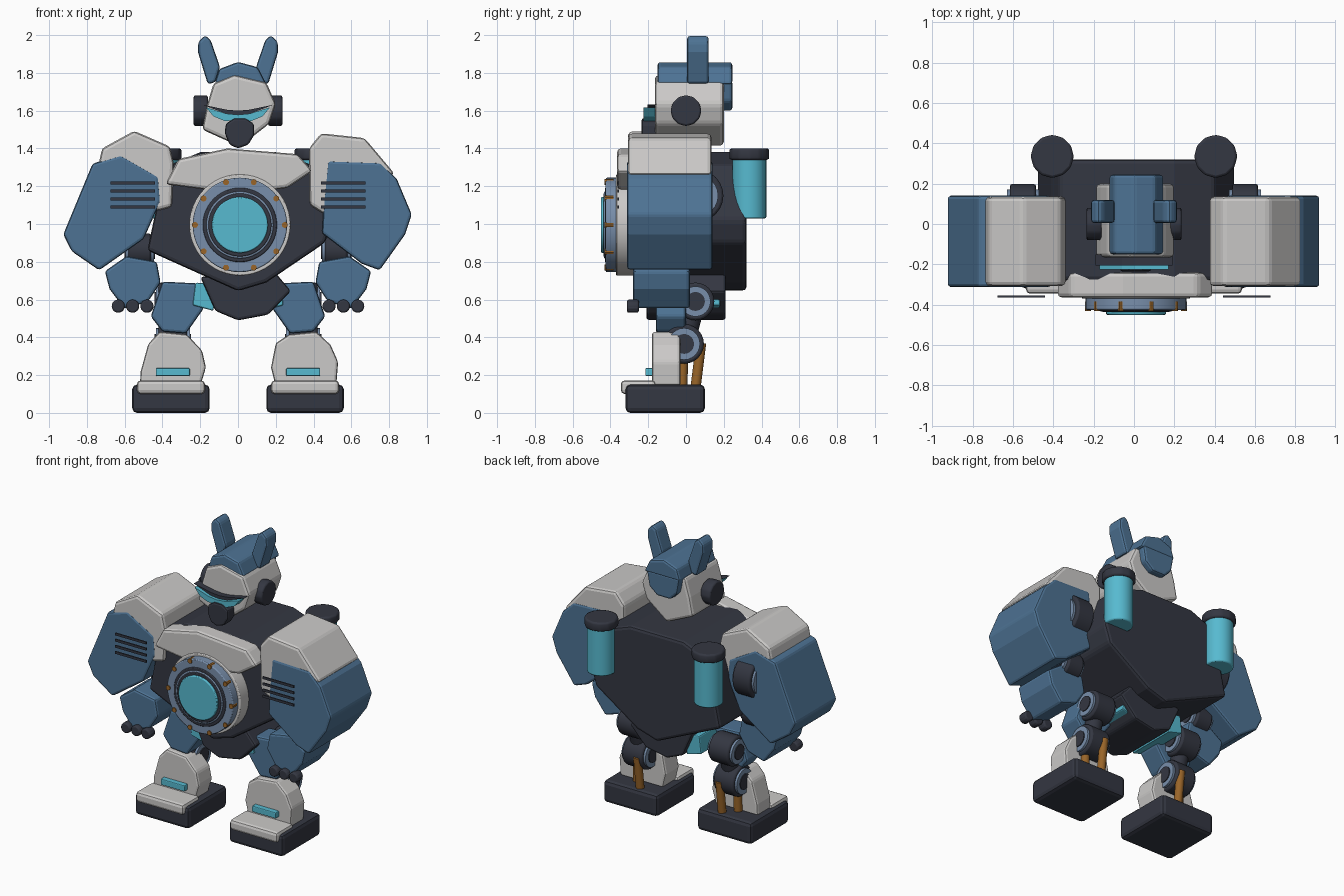
import bpy, bmesh, math
from mathutils import Vector, Matrix


def material(name, rgb):
    m = bpy.data.materials.new(name)
    m.diffuse_color = (*rgb, 1)
    return m


WHITE = material("off white armour", (0.60, 0.59, 0.58))
BLUE = material("steel blue armour", (0.075, 0.17, 0.295))
DARK = material("charcoal", (0.034, 0.038, 0.054))
CYAN = material("cyan light", (0.095, 0.49, 0.63))
GREY = material("blue grey metal", (0.19, 0.275, 0.41))
ORANGE = material("bronze", (0.32, 0.13, 0.022))


def finish(name, bm, mat, bevel=0.0, smooth=False):
    bmesh.ops.recalc_face_normals(bm, faces=bm.faces[:])
    me = bpy.data.meshes.new(name)
    bm.to_mesh(me)
    bm.free()
    me.materials.append(mat)
    ob = bpy.data.objects.new(name, me)
    bpy.context.collection.objects.link(ob)
    if bevel:
        b = ob.modifiers.new("bevel", 'BEVEL')
        b.width, b.segments, b.limit_method = bevel, 2, 'ANGLE'
        b.angle_limit = math.radians(25)
    if smooth:
        bpy.context.view_layer.objects.active = ob
        ob.select_set(True)
        bpy.ops.object.shade_smooth_by_angle(angle=math.radians(35))
        ob.select_set(False)
    return ob


def prism(name, pts, y0, y1, mat, bevel=0.015):
    """Front outline (x, z) extruded along y."""
    bm = bmesh.new()
    f = bm.faces.new([bm.verts.new((x, y0, z)) for x, z in pts])
    r = bmesh.ops.extrude_face_region(bm, geom=[f])
    bmesh.ops.translate(bm, vec=(0, y1 - y0, 0),
                        verts=[v for v in r["geom"] if isinstance(v, bmesh.types.BMVert)])
    return finish(name, bm, mat, bevel)


def box(name, x0, x1, y0, y1, z0, z1, mat, bevel=0.015):
    return prism(name, [(x0, z0), (x1, z0), (x1, z1), (x0, z1)], y0, y1, mat, bevel)


def rod(name, a, b, r, mat, n=32, bevel=0.0):
    """Cylinder between two points."""
    a, b = Vector(a), Vector(b)
    d = b - a
    bm = bmesh.new()
    m = Matrix.Translation((a + b) / 2) @ d.to_track_quat('Z', 'Y').to_matrix().to_4x4()
    bmesh.ops.create_cone(bm, cap_ends=True, segments=n, radius1=r, radius2=r,
                          depth=d.length, matrix=m)
    return finish(name, bm, mat, bevel, True)


def joint(name, x0, x1, y, z, r):
    """Dark drum on an x axis with a metal hub and a dark core."""
    e = 0.015 if x1 > x0 else -0.015
    rod(name + "_drum", (x0, y, z), (x1, y, z), r, DARK, 24, 0.012)
    rod(name + "_hub", (x0 - e, y, z), (x1 + e, y, z), r * 0.8, GREY, 24)
    rod(name + "_core", (x0 - 1.4 * e, y, z), (x1 + 1.4 * e, y, z), r * 0.5, DARK, 24)


def mirrored(pts, s):
    return [(x * s, z) for x, z in pts]


# torso, chest plate and pelvis
prism("torso", [(-0.2, 1.38), (0.2, 1.38), (0.40, 1.31), (0.50, 1.02), (0.46, 0.90),
                (0.15, 0.69), (0, 0.645), (-0.48, 0.86), (-0.41, 1.19), (-0.37, 1.31)],
      -0.28, 0.32, DARK, 0.02)
prism("chest_plate", [(-0.385, 1.21), (-0.315, 1.345), (-0.055, 1.40), (0.315, 1.37),
                      (0.395, 1.28), (0.26, 1.19), (0, 1.16)], -0.365, -0.24, WHITE, 0.02)
prism("pelvis", [(-0.2, 0.72), (-0.12, 0.54), (0, 0.49), (0.16, 0.52), (0.28, 0.645),
                 (0.2, 0.74)], -0.21, 0.21, DARK)

# chest reactor, stacked discs with bolts
cx, cz = 0.01, 0.995
for name, r, y, mat in [("reactor_back_plate", 0.268, -0.37, WHITE),
                        ("reactor_ring", 0.25, -0.425, GREY),
                        ("reactor_dark_ring", 0.197, -0.43, DARK),
                        ("reactor_inner_rim", 0.178, -0.434, GREY),
                        ("reactor_gap", 0.168, -0.437, DARK),
                        ("reactor_lens", 0.148, -0.45, CYAN)]:
    rod(name, (cx, -0.25, cz), (cx, y, cz), r, mat, 48, 0.006)
for i in range(10):
    a = i * math.pi / 5
    x, z = cx + 0.238 * math.cos(a), cz + 0.238 * math.sin(a)
    rod("reactor_bolt", (x, -0.385, z), (x, -0.432, z), 0.016, ORANGE, 10)

# head, crest and snout
prism("head", [(-0.19, 1.50), (-0.165, 1.625), (-0.13, 1.745), (-0.02, 1.79), (0.15, 1.75),
               (0.20, 1.635), (0.165, 1.53), (0.01, 1.41)], -0.165, 0.20, WHITE, 0.02)
prism("crest", [(-0.125, 1.74), (-0.10, 1.82), (0, 1.858), (0.105, 1.83), (0.15, 1.74)],
      -0.15, 0.245, BLUE)
prism("crest_back", [(-0.12, 1.76), (0.13, 1.76), (0.11, 1.65), (0.05, 1.6), (-0.05, 1.6),
                     (-0.10, 1.65)], 0.18, 0.245, BLUE)
prism("snout", [(-0.07, 1.48), (-0.065, 1.53), (-0.02, 1.56), (0.04, 1.56), (0.085, 1.53),
                (0.085, 1.47), (0.055, 1.42), (0, 1.40), (-0.045, 1.42)],
      -0.235, -0.15, DARK, 0.012)

# parts repeated on both sides
for s in (-1, 1):
    side = "right_" if s > 0 else "left_"

    # head details
    prism(side + "antenna", mirrored([(0.175, 2.0), (0.21, 1.965), (0.212, 1.91), (0.16, 1.74),
                                      (0.12, 1.75), (0.095, 1.83), (0.145, 1.975)], s),
          0.005, 0.12, BLUE)
    rod(side + "ear_disc", (s * 0.16, 0, 1.60), (s * 0.235, 0, 1.60), 0.082, DARK, 12, 0.01)
    prism(side + "brow", mirrored([(0.19, 1.632), (0.06, 1.583), (0, 1.575), (0, 1.60),
                                   (0.06, 1.605)], s), -0.205, -0.15, DARK, 0)
    prism(side + "eye", mirrored([(0.17, 1.618), (0.06, 1.584), (0, 1.578), (0, 1.55),
                                  (0.07, 1.545), (0.13, 1.57)], s), -0.225, -0.15, CYAN, 0)

    # back tanks
    rod(side + "tank", (s * 0.405, 0.335, 1.03), (s * 0.405, 0.335, 1.35), 0.09, CYAN, 32, 0.008)
    rod(side + "tank_cap", (s * 0.405, 0.335, 1.34), (s * 0.405, 0.335, 1.40), 0.107, DARK, 12, 0.012)

    # arms: the two sides are posed slightly differently
    if s < 0:
        shoulder = [(-0.75, 1.26), (-0.72, 1.40), (-0.55, 1.493), (-0.36, 1.41), (-0.34, 1.32),
                    (-0.35, 1.09), (-0.43, 1.07)]
        upper = [(-0.62, 1.365), (-0.77, 1.32), (-0.925, 0.945), (-0.88, 0.855), (-0.735, 0.755),
                 (-0.50, 0.92), (-0.41, 1.12), (-0.42, 1.25)]
    else:
        shoulder = [(0.375, 1.40), (0.44, 1.48), (0.67, 1.455), (0.83, 1.265), (0.46, 1.05),
                    (0.38, 1.10)]
        upper = [(0.475, 1.335), (0.755, 1.325), (0.84, 1.24), (0.92, 1.05), (0.885, 0.945),
                 (0.75, 0.755), (0.655, 0.79), (0.445, 0.95), (0.455, 1.13)]
    prism(side + "shoulder_armour", shoulder, -0.307, 0.135, WHITE, 0.02)
    prism(side + "upper_arm", upper, -0.312, 0.14, BLUE)
    for i in range(4):
        z = 1.217 - 0.042 * i
        box(side + "arm_vent", s * 0.44, s * 0.675, -0.363, -0.354, z - 0.008, z + 0.008, DARK, 0)
    joint(side + "shoulder_joint", s * 0.485, s * 0.615, 0.06, 1.15, 0.138)
    joint(side + "elbow_joint", s * 0.46, s * 0.58, -0.02, 0.86, 0.09)
    prism(side + "forearm", mirrored([(0.43, 0.80), (0.41, 0.69), (0.475, 0.59), (0.60, 0.55),
                                      (0.68, 0.655), (0.705, 0.75), (0.59, 0.83)], s),
          -0.28, 0.02, BLUE)
    for i in range(3):
        x = s * (0.482 + 0.076 * i)
        rod(side + "finger", (x, -0.312, 0.565), (x, -0.25, 0.565), 0.036, DARK, 12, 0.014)

    # hip light, thigh and leg joints
    prism(side + "hip_light", mirrored([(0.13, 0.54), (0.24, 0.57), (0.225, 0.69), (0.115, 0.68)], s),
          -0.17, 0.18, CYAN, 0.008)
    prism(side + "thigh", mirrored([(0.40, 0.695), (0.20, 0.685), (0.18, 0.555), (0.275, 0.42),
                                    (0.40, 0.43), (0.462, 0.51)], s), -0.16, 0.0, BLUE)
    joint(side + "hip_joint", s * 0.27, s * 0.42, 0.05, 0.59, 0.1)
    joint(side + "knee_joint", s * 0.27, s * 0.42, -0.01, 0.365, 0.105)
    rod(side + "leg_link", (s * 0.345, 0.05, 0.59), (s * 0.345, -0.01, 0.365), 0.055, DARK, 16)

    # shin, pistons and foot
    prism(side + "shin", mirrored([(0.415, 0.43), (0.27, 0.415), (0.20, 0.37), (0.175, 0.24),
                                   (0.20, 0.14), (0.52, 0.14), (0.53, 0.27), (0.49, 0.36)]
                                  if s > 0 else
                                  [(0.415, 0.43), (0.27, 0.415), (0.19, 0.33), (0.17, 0.24),
                                   (0.20, 0.14), (0.52, 0.14), (0.515, 0.22), (0.475, 0.365)], s),
          -0.18, -0.03, WHITE)
    box(side + "shin_light", s * 0.255, s * 0.435, -0.215, -0.175, 0.195, 0.237, CYAN, 0.006)
    rod(side + "piston", (s * 0.31, 0.08, 0.37), (s * 0.31, 0.05, 0.13), 0.027, ORANGE, 16)
    rod(side + "inner_piston", (s * 0.38, -0.015, 0.30), (s * 0.38, -0.02, 0.13), 0.027, ORANGE, 16)
    box(side + "foot", s * 0.15, s * 0.56, -0.32, 0.10, 0, 0.15, DARK, 0.025)
    box(side + "toe_cap", s * 0.175, s * 0.535, -0.345, -0.16, 0.10, 0.172, WHITE, 0.02)
